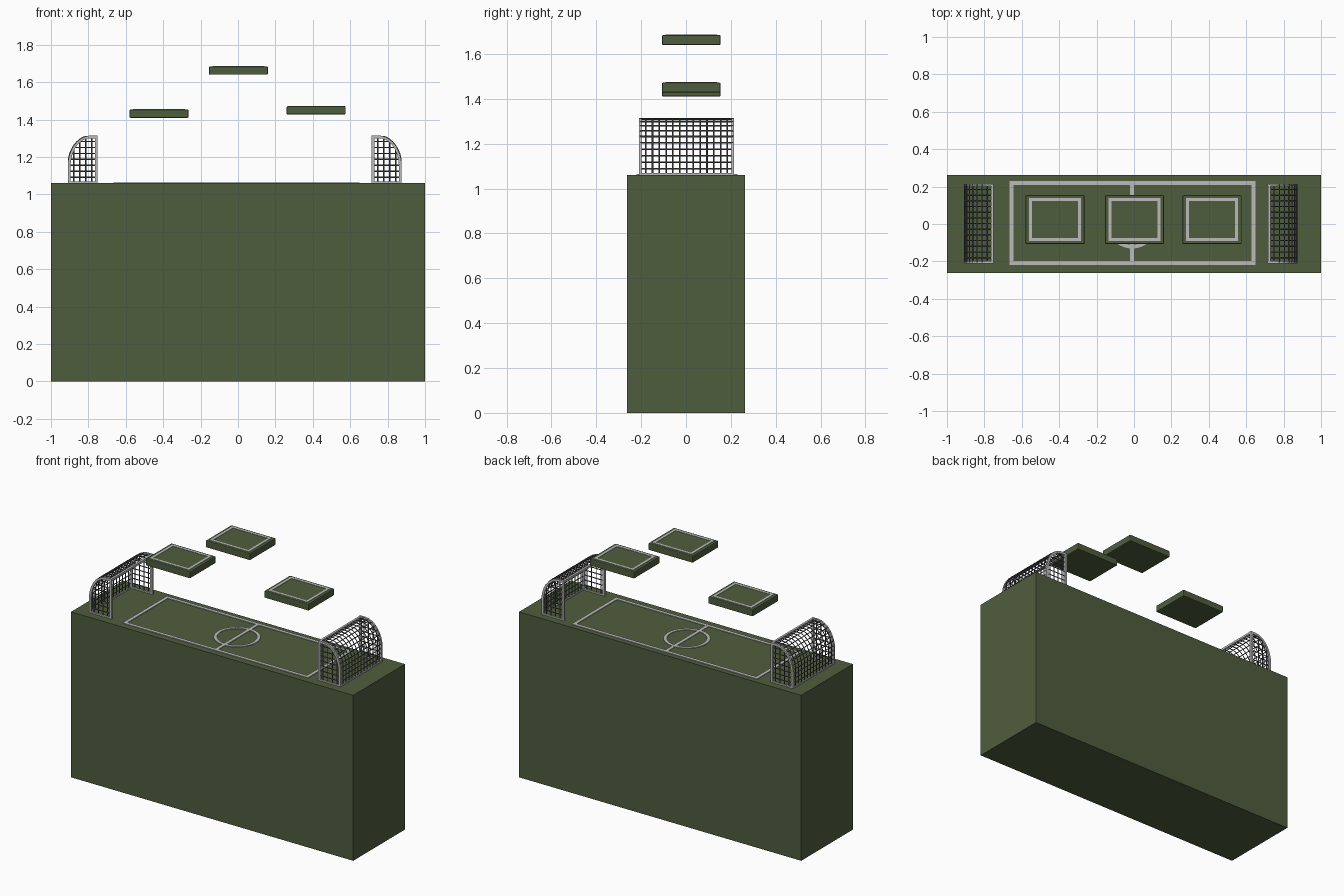
import bpy, bmesh, math
from mathutils import Vector

if "Cube" in bpy.data.objects:
    bpy.data.objects.remove(bpy.data.objects["Cube"])


def material(name, r, g, b):
    m = bpy.data.materials.new(name)
    m.diffuse_color = (r, g, b, 1)
    m.use_nodes = True
    m.node_tree.nodes["Principled BSDF"].inputs["Base Color"].default_value = m.diffuse_color
    return m


GREEN = material("turf_green", 0.078, 0.11, 0.048)
WHITE = material("line_white", 0.5, 0.5, 0.5)
NET = material("net_grey", 0.1, 0.1, 0.105)


def finish(bm, name, mat):
    bmesh.ops.recalc_face_normals(bm, faces=bm.faces)
    me = bpy.data.meshes.new(name)
    bm.to_mesh(me)
    bm.free()
    ob = bpy.data.objects.new(name, me)
    bpy.context.collection.objects.link(ob)
    me.materials.append(mat)
    return ob


def box(name, x0, x1, y0, y1, z0, z1, mat, bevel=0):
    bm = bmesh.new()
    bmesh.ops.create_cube(bm, size=1)
    for v in bm.verts:
        v.co = ((x0 + x1) / 2 + v.co.x * (x1 - x0),
                (y0 + y1) / 2 + v.co.y * (y1 - y0),
                (z0 + z1) / 2 + v.co.z * (z1 - z0))
    ob = finish(bm, name, mat)
    if bevel:
        mod = ob.modifiers.new("bevel", "BEVEL")
        mod.width = bevel
        mod.segments = 2
    return ob


def ring(name, outer, inner, depth, mat):
    """Flat closed band between two loops, thickened by depth."""
    bm = bmesh.new()
    d = Vector(depth)
    loops = [[bm.verts.new(Vector(p) + o) for p in pts]
             for pts, o in ((outer, d * 0), (inner, d * 0), (inner, d), (outer, d))]
    n = len(outer)
    for k in range(4):
        a, b = loops[k], loops[(k + 1) % 4]
        for i in range(n):
            j = (i + 1) % n
            bm.faces.new((a[i], a[j], b[j], b[i]))
    return finish(bm, name, mat)


def rect(x0, x1, y0, y1, z):
    return [(x0, y0, z), (x1, y0, z), (x1, y1, z), (x0, y1, z)]


def line_frame(name, x0, x1, y0, y1, z, w, h):
    ring(name, rect(x0, x1, y0, y1, z), rect(x0 + w, x1 - w, y0 + w, y1 - w, z),
         (0, 0, h), WHITE)


def circle(cx, cy, r, z, n=48):
    return [(cx + r * math.cos(2 * math.pi * i / n),
             cy + r * math.sin(2 * math.pi * i / n), z) for i in range(n)]


# Pitch block with its markings
TOP = 1.06
box("pitch_block", -1, 1, -0.262, 0.262, 0, TOP, GREEN)
zl, hl = TOP - 0.003, 0.007
line_frame("pitch_border_line", -0.665, 0.65, -0.22, 0.23, zl, 0.022, hl)
box("halfway_line", -0.021, 0.001, -0.2, 0.21, zl, TOP + 0.0038, WHITE)
ring("centre_circle", circle(-0.01, 0.005, 0.136, zl), circle(-0.01, 0.005, 0.116, zl),
     (0, 0, hl), WHITE)

# Floating platforms
for name, x, z in (("left", -0.58, 1.41), ("middle", -0.155, 1.64), ("right", 0.26, 1.428)):
    box(name + "_platform", x, x + 0.315, -0.107, 0.154, z, z + 0.044, GREEN, 0.005)
    line_frame(name + "_platform_line", x + 0.018, x + 0.297, -0.092, 0.139,
               z + 0.042, 0.016, 0.004)

# Goals: side profile in (distance behind mouth, height)
U, H, UC, VC = 0.16, 0.255, 0.035, 0.09
arc = [(UC + (U - UC) * math.sin(a), VC + (H - VC) * math.cos(a))
       for a in (math.pi / 2 * i / 12 for i in range(13))]
profile = [(0, 0), (0, H)] + arc + [(U, 0)]
Y0, Y1 = -0.21, 0.215


def height_at(u):
    return H if u < UC else VC + (H - VC) * math.sqrt(max(0, 1 - ((u - UC) / (U - UC)) ** 2))


def depth_at(v):
    return U if v < VC else UC + (U - UC) * math.sqrt(max(0, 1 - ((v - VC) / (H - VC)) ** 2))


def resample(pts, n):
    pts = [Vector(p) for p in pts]
    total = sum((b - a).length for a, b in zip(pts, pts[1:]))
    out = []
    for k in range(1, n):
        d = total * k / n
        for a, b in zip(pts, pts[1:]):
            s = (b - a).length
            if d <= s:
                out.append(a.lerp(b, d / s))
                break
            d -= s
    return out


def strands(name, paths, r):
    cu = bpy.data.curves.new(name, "CURVE")
    cu.dimensions = "3D"
    cu.bevel_depth = r
    cu.bevel_resolution = 0
    for path in paths:
        sp = cu.splines.new("POLY")
        sp.points.add(len(path) - 1)
        for p, co in zip(sp.points, path):
            p.co = (*co, 1)
    tmp = bpy.data.objects.new(name + "_curve", cu)
    me = bpy.data.meshes.new_from_object(tmp)
    bpy.data.objects.remove(tmp)
    me.name = name
    me.materials.clear()
    me.materials.append(NET)
    bpy.context.collection.objects.link(bpy.data.objects.new(name, me))


def goal(side, mouth, s):
    def at(u, y, v):
        return (mouth + s * u, y, TOP + v)

    def bar(name, u0, u1, v0, v1):
        xs = sorted((mouth + s * u0, mouth + s * u1))
        box(f"{side}_goal_{name}", *xs, Y0 + 0.002, Y1 - 0.002, TOP + v0, TOP + v1, WHITE)

    # Curved end frames, crossbar and rear ground rail
    w, t = 0.015, 0.012
    inner = [(w + u * (U - 2 * w) / U, w * 0.6 + v * (H - 1.6 * w) / H) for u, v in profile]
    for end, y in (("near", Y0), ("far", Y1 - t)):
        ring(f"{side}_goal_{end}_frame", [at(u, y, v) for u, v in profile],
             [at(u, y, v) for u, v in inner], (0, t, 0), WHITE)
    bar("crossbar", 0.001, w, H - w, H - 0.001)
    bar("rear_rail", U - 0.01, U - 0.001, 0, 0.009)

    # Net strands: back sheet, then both ends
    m = 0.005
    back = [(min(max(u, m), U - m), min(v, H - m)) for u, v in profile[1:]]
    paths = []
    for k in range(1, 14):
        y = Y0 + (Y1 - Y0) * k / 14
        paths.append([at(u, y, v) for u, v in back])
    for p in resample(back, 12):
        paths.append([at(p.x, Y0 + 0.005, p.y), at(p.x, Y1 - 0.005, p.y)])
    for y in (Y0 + t / 2, Y1 - t / 2):
        for k in range(1, 5):
            u = U * k / 5
            paths.append([at(u, y, 0), at(u, y, height_at(u) - m)])
        for k in range(1, 8):
            v = H * k / 8
            paths.append([at(0.005, y, v), at(depth_at(v) - m, y, v)])
    strands(f"{side}_goal_net", paths, 0.0035)


goal("left", -0.75, -1)
goal("right", 0.715, 1)
